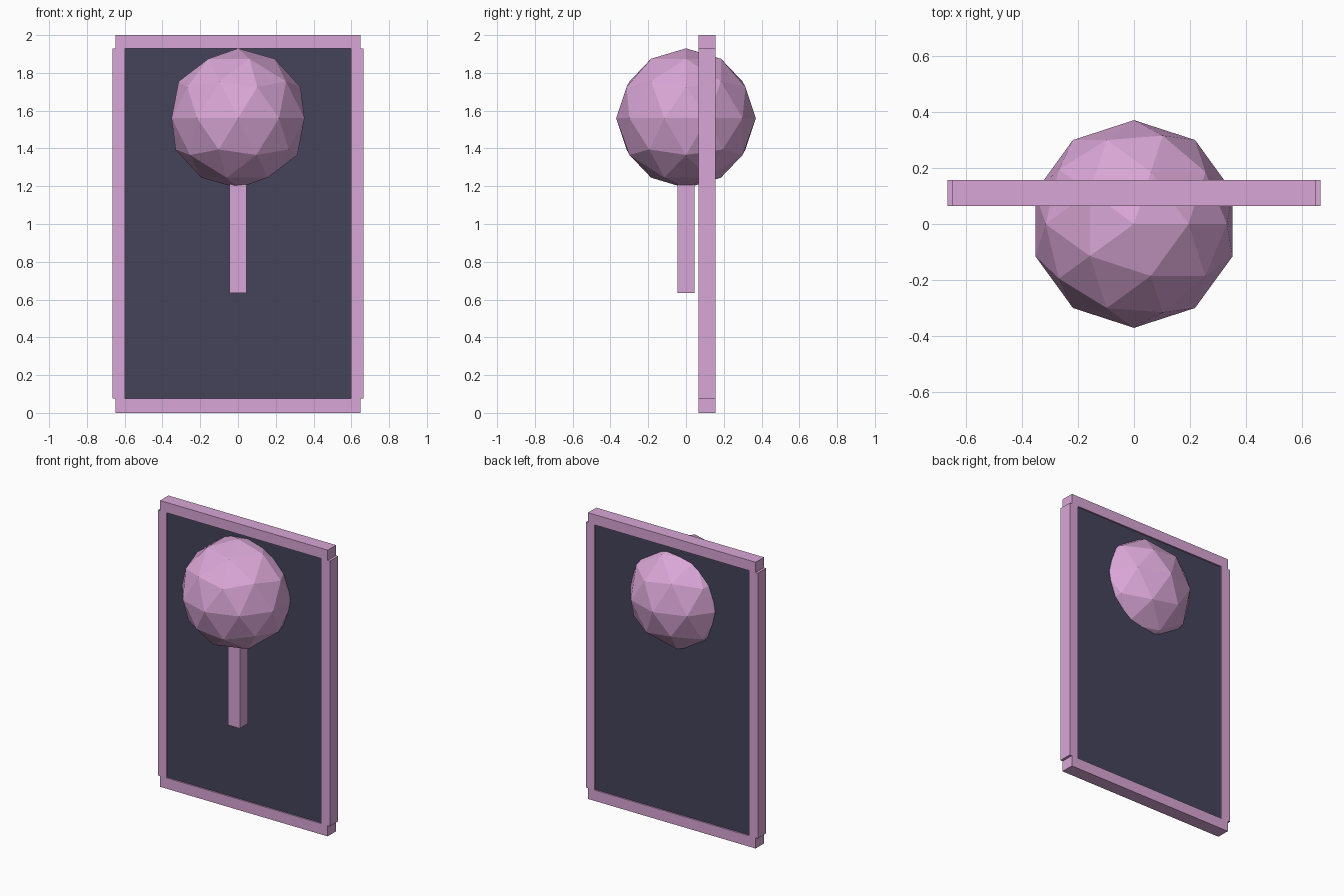
import bpy

if "Cube" in bpy.data.objects:
    bpy.data.objects.remove(bpy.data.objects["Cube"])


def material(name, rgb):
    m = bpy.data.materials.new(name)
    m.diffuse_color = (*rgb, 1.0)
    m.use_nodes = True
    m.node_tree.nodes["Principled BSDF"].inputs["Base Color"].default_value = m.diffuse_color
    return m


pink = material("orchid pink", (0.694, 0.381, 0.672))
dark = material("dark slate", (0.058, 0.056, 0.105))


def box(name, x, y, z, mat):
    """Box from (min, max) ranges on each axis."""
    centre = [(a + b) / 2 for a, b in (x, y, z)]
    bpy.ops.mesh.primitive_cube_add(size=1, location=centre)
    ob = bpy.context.object
    ob.name = name
    ob.scale = [b - a for a, b in (x, y, z)]
    bpy.ops.object.transform_apply(location=False, rotation=False, scale=True)
    ob.data.materials.append(mat)
    return ob


DEPTH = (0.065, 0.157)

# Recessed panel inside the frame
box("panel", (-0.61, 0.61), (0.075, 0.147), (0.06, 1.94), dark)

# Frame: rails slightly narrower than the outer faces of the stiles
box("bottom_rail", (-0.648, 0.648), DEPTH, (0.0, 0.075), pink)
box("top_rail", (-0.648, 0.648), DEPTH, (1.928, 2.0), pink)
for side, s in (("left", -1), ("right", 1)):
    box(side + "_stile", sorted((s * 0.597, s * 0.665)), DEPTH, (0.075, 1.928), pink)

# Faceted ball passing through the panel
bpy.ops.mesh.primitive_ico_sphere_add(subdivisions=2, radius=0.37, location=(0, 0, 1.56))
ball = bpy.context.object
ball.name = "ball"
ball.data.materials.append(pink)

# Square stick under the ball
box("stick", (-0.046, 0.046), (-0.046, 0.046), (0.635, 1.25), pink)
